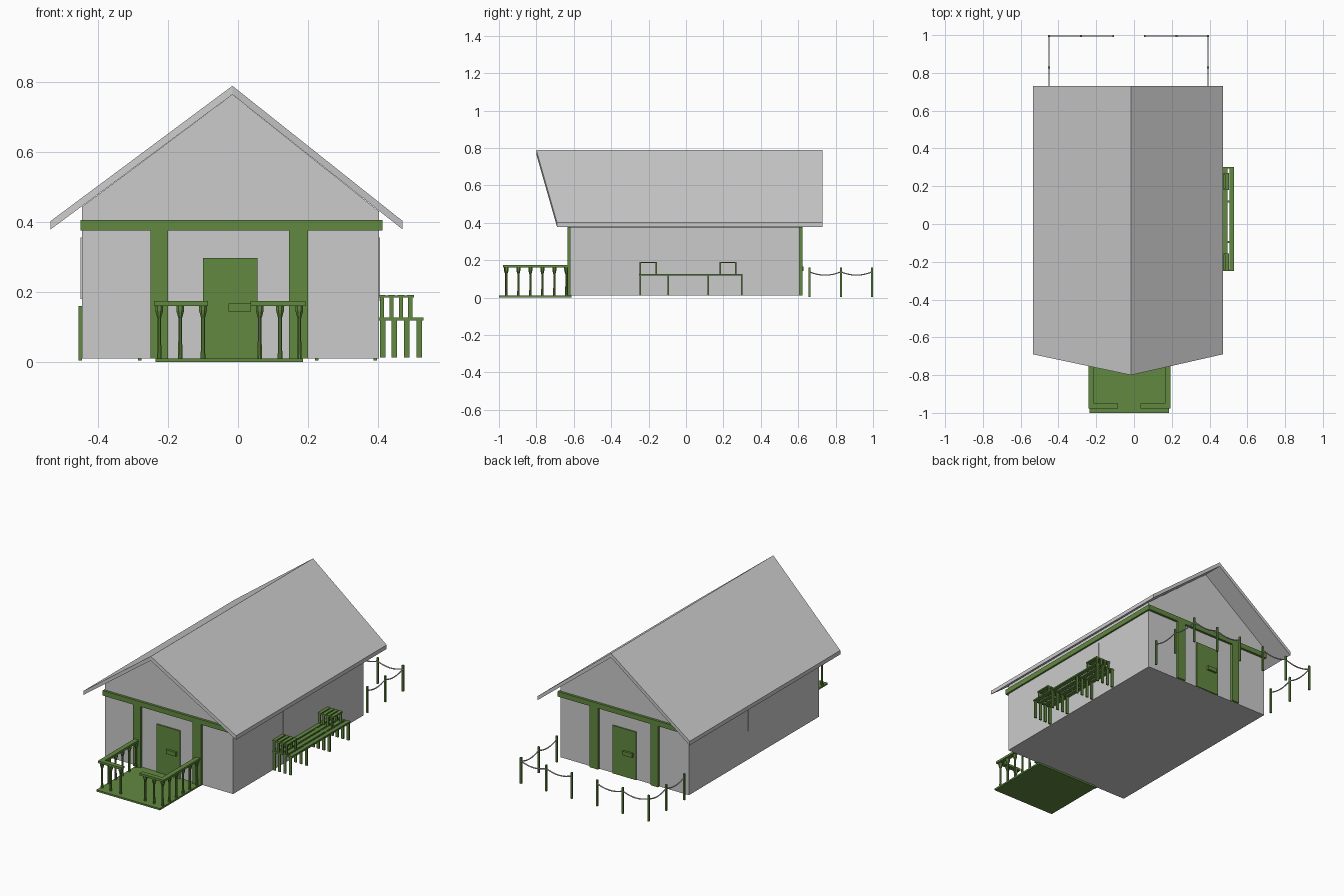
import bpy, bmesh, math
from mathutils import Vector

if "Cube" in bpy.data.objects:
    bpy.data.objects.remove(bpy.data.objects["Cube"])


def material(name, rgb):
    m = bpy.data.materials.new(name)
    m.diffuse_color = (*rgb, 1)
    m.use_nodes = True
    m.node_tree.nodes["Principled BSDF"].inputs["Base Color"].default_value = m.diffuse_color
    return m


GREY = material("pale grey", (0.6, 0.6, 0.6))
GREEN = material("leaf green", (0.12, 0.25, 0.05))


def finish(name, bm, mat):
    bmesh.ops.recalc_face_normals(bm, faces=bm.faces)
    me = bpy.data.meshes.new(name)
    bm.to_mesh(me)
    bm.free()
    me.materials.append(mat)
    ob = bpy.data.objects.new(name, me)
    bpy.context.collection.objects.link(ob)
    return ob


def add_box(bm, x0, x1, y0, y1, z0, z1):
    verts = bmesh.ops.create_cube(bm, size=1)["verts"]
    for v in verts:
        v.co = ((x0 + x1) / 2 + v.co.x * (x1 - x0),
                (y0 + y1) / 2 + v.co.y * (y1 - y0),
                (z0 + z1) / 2 + v.co.z * (z1 - z0))


def boxes(name, mat, *extents):
    bm = bmesh.new()
    for e in extents:
        add_box(bm, *e)
    return finish(name, bm, mat)


def prism(name, mat, profile, fronts, back):
    """Extrude an (x, z) profile from per-point front y to a straight back."""
    bm = bmesh.new()
    a = [bm.verts.new((x, y, z)) for (x, z), y in zip(profile, fronts)]
    b = [bm.verts.new((x, back, z)) for x, z in profile]
    bm.faces.new(a)
    bm.faces.new(b[::-1])
    n = len(a)
    for i in range(n):
        j = (i + 1) % n
        bm.faces.new((a[i], b[i], b[j], a[j]))
    return finish(name, bm, mat)


# house body with gables
prism("house_walls", GREY,
      [(-0.445, 0.01), (0.402, 0.01), (0.402, 0.43), (-0.016, 0.763), (-0.445, 0.443)],
      [-0.62] * 5, 0.608)

# two roof slopes, ridge reaching further forward than the eaves
for side, ex in (("left", -0.535), ("right", 0.47)):
    prism("roof_" + side, GREY,
          [(ex, 0.378), (-0.016, 0.763), (-0.016, 0.788), (ex, 0.402)],
          [-0.69, -0.80, -0.80, -0.69], 0.73)

# beam band around the top of the walls
boxes("wall_beam", GREEN, (-0.45, 0.412, -0.634, 0.622, 0.375, 0.405))

# columns, doors and handles at both ends
for end, s, wall in (("front", -1, 0.62), ("back", 1, 0.608)):
    def span(d):
        return tuple(sorted((s * (wall - 0.005), s * (wall + d))))
    boxes(end + "_columns", GREEN,
          (-0.25, -0.20, *span(0.014), 0.01, 0.38),
          (0.145, 0.20, *span(0.014), 0.01, 0.38))
    boxes(end + "_door", GREEN, (-0.10, 0.055, *span(0.007), 0.01, 0.296))
    hx = (-0.027, 0.037) if s < 0 else (-0.083, -0.019)
    boxes(end + "_door_handle", GREEN, (*hx, *span(0.02), 0.143, 0.167))

# window plates on the long sides
boxes("right_window", GREY, (0.40, 0.406, -0.15, 0.175, 0.175, 0.355))
boxes("left_window", GREY, (-0.449, -0.443, -0.09, 0.05, 0.18, 0.355))

# porch floor and handrails
boxes("porch_floor", GREEN, (-0.235, 0.185, -1.0, -0.612, 0.0, 0.01))
boxes("porch_rails", GREEN,
      (-0.24, -0.212, -0.978, -0.634, 0.160, 0.173),
      (0.165, 0.193, -0.978, -0.634, 0.160, 0.173),
      (-0.212, -0.085, -0.978, -0.950, 0.160, 0.173),
      (0.035, 0.165, -0.978, -0.950, 0.160, 0.173))

# turned balusters
profile = [(0.0075, 0.008), (0.006, 0.06), (0.006, 0.125), (0.012, 0.146), (0.012, 0.162)]
spots = [(x, -0.96 + i * 0.064) for x in (-0.225, 0.175) for i in range(6)]
spots += [(x, -0.962) for x in (-0.165, -0.10, 0.062, 0.12)]
bm = bmesh.new()
for cx, cy in spots:
    rings = [[bm.verts.new((cx + r * math.cos(k * math.pi / 4 + math.pi / 8),
                            cy + r * math.sin(k * math.pi / 4 + math.pi / 8), z))
              for k in range(8)] for r, z in profile]
    for lo, hi in zip(rings, rings[1:]):
        for k in range(8):
            bm.faces.new((lo[k], lo[(k + 1) % 8], hi[(k + 1) % 8], hi[k]))
    bm.faces.new(rings[0])
    bm.faces.new(rings[-1])
finish("porch_balusters", bm, GREEN)

# bench: slatted seat on four rows of legs
leg_x = (0.413, 0.446, 0.482, 0.518)
leg_y = (-0.245, -0.095, 0.12, 0.298)
boxes("bench_seat", GREEN,
      *[(x - 0.012, x + 0.012, -0.25, 0.303, 0.119, 0.127) for x in leg_x],
      *[(0.402, 0.53, y - 0.005, y + 0.005, 0.118, 0.126) for y in leg_y])
boxes("bench_legs", GREEN,
      *[(x - 0.008, x + 0.008, y - 0.004, y + 0.004, 0.012, 0.12)
        for x in leg_x for y in leg_y])

# bench armrests: small slatted stands at each end of the seat
arm_x = (0.411, 0.438, 0.465, 0.492)
for name, y0, y1 in (("front", -0.248, -0.155), ("back", 0.18, 0.27)):
    boxes("bench_" + name + "_armrest", GREEN,
          *[(x - 0.010, x + 0.010, y0, y1, 0.184, 0.191) for x in arm_x],
          *[(0.402, 0.502, y - 0.004, y + 0.004, 0.183, 0.190)
            for y in (y0 + 0.004, y1 - 0.004)],
          *[(x - 0.006, x + 0.006, y - 0.004, y + 0.004, 0.125, 0.185)
            for x in arm_x for y in (y0 + 0.004, y1 - 0.004)])

# rope fence behind the house, with a gap in the middle
left_run = [(-0.45, 0.66), (-0.45, 0.828), (-0.45, 0.995), (-0.28, 0.995), (-0.11, 0.995)]
right_run = [(0.392, 0.66), (0.392, 0.828), (0.392, 0.995), (0.225, 0.995), (0.057, 0.995)]
boxes("fence_posts", GREEN,
      *[(x - 0.005, x + 0.005, y - 0.005, y + 0.005, 0.004, 0.16)
        for x, y in left_run + right_run])

for side, run in (("left", left_run), ("right", right_run)):
    cu = bpy.data.curves.new(side + "_fence_rope", "CURVE")
    cu.dimensions = "3D"
    cu.bevel_depth = 0.0035
    cu.bevel_resolution = 1
    cu.materials.append(GREY)
    for a, b in zip(run, run[1:]):
        sp = cu.splines.new("POLY")
        sp.points.add(8)
        for i, p in enumerate(sp.points):
            t = i / 8
            xy = Vector(a).lerp(Vector(b), t)
            p.co = (xy.x, xy.y, 0.138 - 0.018 * 4 * t * (1 - t), 1)
    ob = bpy.data.objects.new(side + "_fence_rope", cu)
    bpy.context.collection.objects.link(ob)
